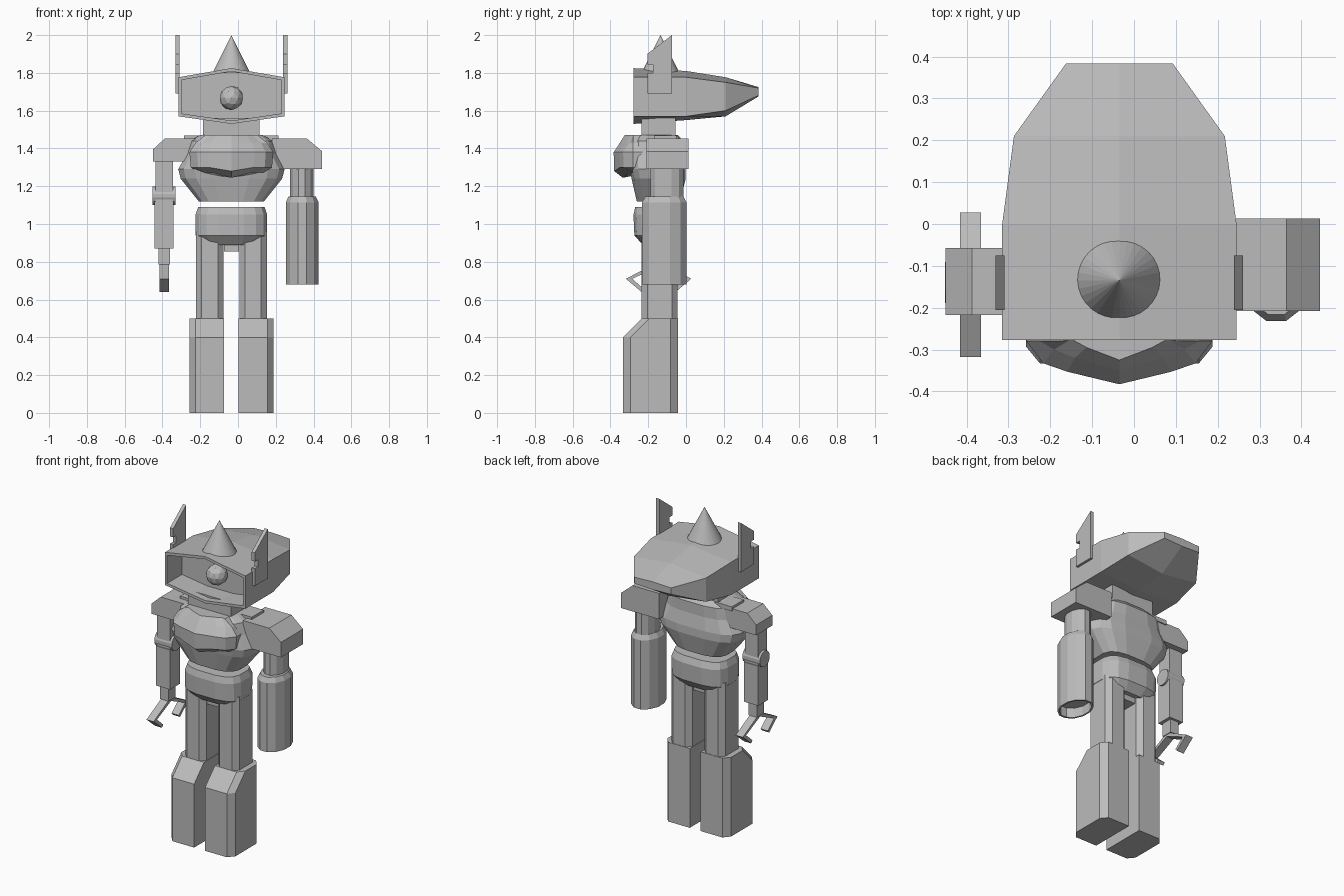
import bpy, bmesh, math
from mathutils import Matrix, Vector

cube = bpy.data.objects.get("Cube")
if cube:
    bpy.data.objects.remove(cube)

grey = bpy.data.materials.new("plain grey")
grey.use_nodes = True
grey.diffuse_color = (0.5, 0.5, 0.5, 1)
grey.node_tree.nodes["Principled BSDF"].inputs["Base Color"].default_value = (0.5, 0.5, 0.5, 1)

CX, CY = -0.035, -0.14  # middle of the body


def finish(name, bm):
    bmesh.ops.recalc_face_normals(bm, faces=bm.faces)
    mesh = bpy.data.meshes.new(name)
    bm.to_mesh(mesh)
    bm.free()
    mesh.materials.append(grey)
    ob = bpy.data.objects.new(name, mesh)
    bpy.context.collection.objects.link(ob)
    return ob


def loft(name, rings):
    """Skin a stack of equal rings and cap both ends."""
    bm = bmesh.new()
    loops = [[bm.verts.new(p) for p in ring] for ring in rings]
    n = len(loops[0])
    for a, b in zip(loops, loops[1:]):
        for i in range(n):
            j = (i + 1) % n
            bm.faces.new((a[i], a[j], b[j], b[i]))
    bm.faces.new(loops[0])
    bm.faces.new(loops[-1])
    return finish(name, bm)


def box(name, x0, x1, y0, y1, z0, z1):
    return loft(name, [[(x0, y0, z), (x1, y0, z), (x1, y1, z), (x0, y1, z)] for z in (z0, z1)])


def prism_x(name, x0, x1, profile):
    return loft(name, [[(x, y, z) for y, z in profile] for x in (x0, x1)])


def prism_y(name, y0, y1, profile):
    return loft(name, [[(x, y, z) for x, z in profile] for y in (y0, y1)])


def oval(x, y, z, rx, ry, n=16, power=1.0):
    ring = []
    for i in range(n):
        a = math.tau * (i + 0.5) / n
        c, s = math.cos(a), math.sin(a)
        ring.append((x + rx * math.copysign(abs(c) ** power, c),
                     y + ry * math.copysign(abs(s) ** power, s), z))
    return ring


def body_ring(z, half, front, back):
    return oval(CX, (front + back) / 2, z, half, (back - front) / 2, 16, 0.65)


# Head: tapered six-sided shell with a recessed face
def hexagon(y, half, side_lo, side_hi, mid_lo, mid_hi):
    return [(CX - half, y, side_lo), (CX, y, mid_lo), (CX + half, y, side_lo),
            (CX + half, y, side_hi), (CX, y, mid_hi), (CX - half, y, side_hi)]


loft("head_shell", [
    hexagon(0.383, 0.128, 1.68, 1.72, 1.675, 1.725),
    hexagon(0.21, 0.252, 1.60, 1.75, 1.57, 1.777),
    hexagon(0.0, 0.28, 1.57, 1.777, 1.55, 1.81),
    hexagon(-0.277, 0.28, 1.57, 1.777, 1.53, 1.825),
    hexagon(-0.277, 0.265, 1.585, 1.762, 1.547, 1.808),
    hexagon(-0.13, 0.265, 1.585, 1.762, 1.547, 1.808)])

# Eye ball
bm = bmesh.new()
bmesh.ops.create_icosphere(bm, subdivisions=2, radius=0.064,
                           matrix=Matrix.Translation(Vector((CX, -0.16, 1.667))))
finish("eye", bm)

# Pointed horn
bm = bmesh.new()
bmesh.ops.create_cone(bm, cap_ends=True, segments=32, radius1=0.1, radius2=0, depth=0.2,
                      matrix=Matrix.Translation(Vector((CX, -0.135, 1.9))))
finish("horn", bm)

# Notched ear fins
fin = [(-0.205, 1.69), (-0.075, 1.69), (-0.075, 2.0), (-0.205, 1.9), (-0.205, 1.845),
       (-0.175, 1.845), (-0.175, 1.8), (-0.205, 1.8)]
for side, name in ((-1, "right_ear_fin"), (1, "left_ear_fin")):
    prism_x(name, CX + side * 0.274, CX + side * 0.296, fin)

box("neck", CX - 0.15, CX + 0.15, -0.235, -0.055, 1.44, 1.56)

# Torso
loft("torso", [
    body_ring(1.12, 0.175, -0.262, -0.03),
    body_ring(1.24, 0.272, -0.29, 0.0),
    body_ring(1.29, 0.285, -0.30, 0.0),
    body_ring(1.37, 0.24, -0.30, -0.015),
    body_ring(1.44, 0.22, -0.29, -0.015),
    body_ring(1.47, 0.17, -0.27, -0.04)])


# Wedge-shaped chest plate
def chest_ring(z, wide, front, drop=0.0):
    half = [(1.0, -0.2), (1.0, -0.28), (0.82, front + 0.05), (0.56, front + 0.03)]
    right = [(CX + wide * f, y, z) for f, y in half]
    left = [(CX - wide * f, y, z) for f, y in reversed(half)]
    return right + [(CX, front, z - drop)] + left


loft("chest_plate", [
    chest_ring(1.27, 0.17, -0.335, 0.025),
    chest_ring(1.30, 0.215, -0.38, 0.02),
    chest_ring(1.38, 0.222, -0.383),
    chest_ring(1.43, 0.19, -0.35),
    chest_ring(1.47, 0.14, -0.325)])

# Shoulders with a sloping outer corner
prism_y("left_shoulder", -0.208, 0.013, [
    (0.18, 1.29), (0.445, 1.29), (0.445, 1.385), (0.364, 1.453), (0.18, 1.453)])
prism_y("right_shoulder", -0.218, -0.057, [
    (-0.22, 1.33), (-0.45, 1.33), (-0.45, 1.395), (-0.387, 1.453), (-0.22, 1.453)])
for side, name in ((-1, "right_collar"), (1, "left_collar")):
    x = CX + side * 0.19
    box(name, x - 0.06, x + 0.06, -0.17, -0.05, 1.44, 1.468)

# Left arm: short upper arm and hollow barrel
loft("left_upper_arm", [oval(0.337, -0.1, z, 0.065, 0.09, 12) for z in (1.12, 1.3)])
loft("left_barrel", [oval(0.34, -0.115, z, rx, ry, 12) for z, rx, ry in (
    (1.145, 0.075, 0.105), (1.115, 0.09, 0.121), (0.68, 0.09, 0.121),
    (0.68, 0.08, 0.108), (0.74, 0.08, 0.108))])

# Right arm: boxes, elbow pivot, wrist and two-finger claw
AX = -0.391
box("right_upper_arm", AX - 0.046, AX + 0.046, CY - 0.045, CY + 0.045, 1.12, 1.34)
box("right_forearm", AX - 0.05, AX + 0.05, CY - 0.05, CY + 0.05, 0.87, 1.12)
box("right_wrist", AX - 0.03, AX + 0.03, CY - 0.035, CY + 0.035, 0.785, 0.87)
elbow = [(y, z) for y, z, _ in oval(CY, 1.15, 0, 0.05, 0.05, 16)]
prism_x("right_elbow", AX - 0.061, AX + 0.061, elbow)
finger = [(0, 0.8), (0.173, 0.71), (0.09, 0.64), (0.077, 0.655), (0.14, 0.71), (0, 0.775)]
for side, name in ((-1, "front_finger"), (1, "back_finger")):
    prism_x(name, AX - 0.025, AX + 0.025, [(-0.145 + side * y, z) for y, z in finger])

# Hips
loft("hips", [
    body_ring(0.89, 0.15, -0.23, -0.05),
    body_ring(0.94, 0.192, -0.275, -0.01),
    body_ring(1.05, 0.192, -0.28, -0.005),
    body_ring(1.09, 0.178, -0.27, -0.02)])
box("crotch", CX - 0.04, CX + 0.04, -0.2, -0.08, 0.855, 0.92)


# Legs: eight-sided thighs and sloped boots with cut outer corners
def cut_rect(x0, x1, y0, y1, z, c):
    return [(x0 + c, y0, z), (x1 - c, y0, z), (x1, y0 + c, z), (x1, y1 - c, z),
            (x1 - c, y1, z), (x0 + c, y1, z), (x0, y1 - c, z), (x0, y0 + c, z)]


def boot_ring(side, z, front):
    inner, outer, back = 0.038, 0.223, -0.042
    plan = [(inner, front), (outer - 0.033, front), (outer, front + 0.04),
            (outer, back - 0.04), (outer - 0.033, back), (inner, back)]
    return [(CX + side * x, y, z) for x, y in plan]


for side, name in ((-1, "right"), (1, "left")):
    x0, x1 = sorted((CX + side * 0.042, CX + side * 0.188))
    loft(name + "_thigh", [cut_rect(x0, x1, -0.235, -0.045, z, 0.03) for z in (0.48, 0.96)])
    loft(name + "_boot", [boot_ring(side, z, front) for z, front in (
        (0, -0.333), (0.4, -0.333), (0.5, -0.235))])
